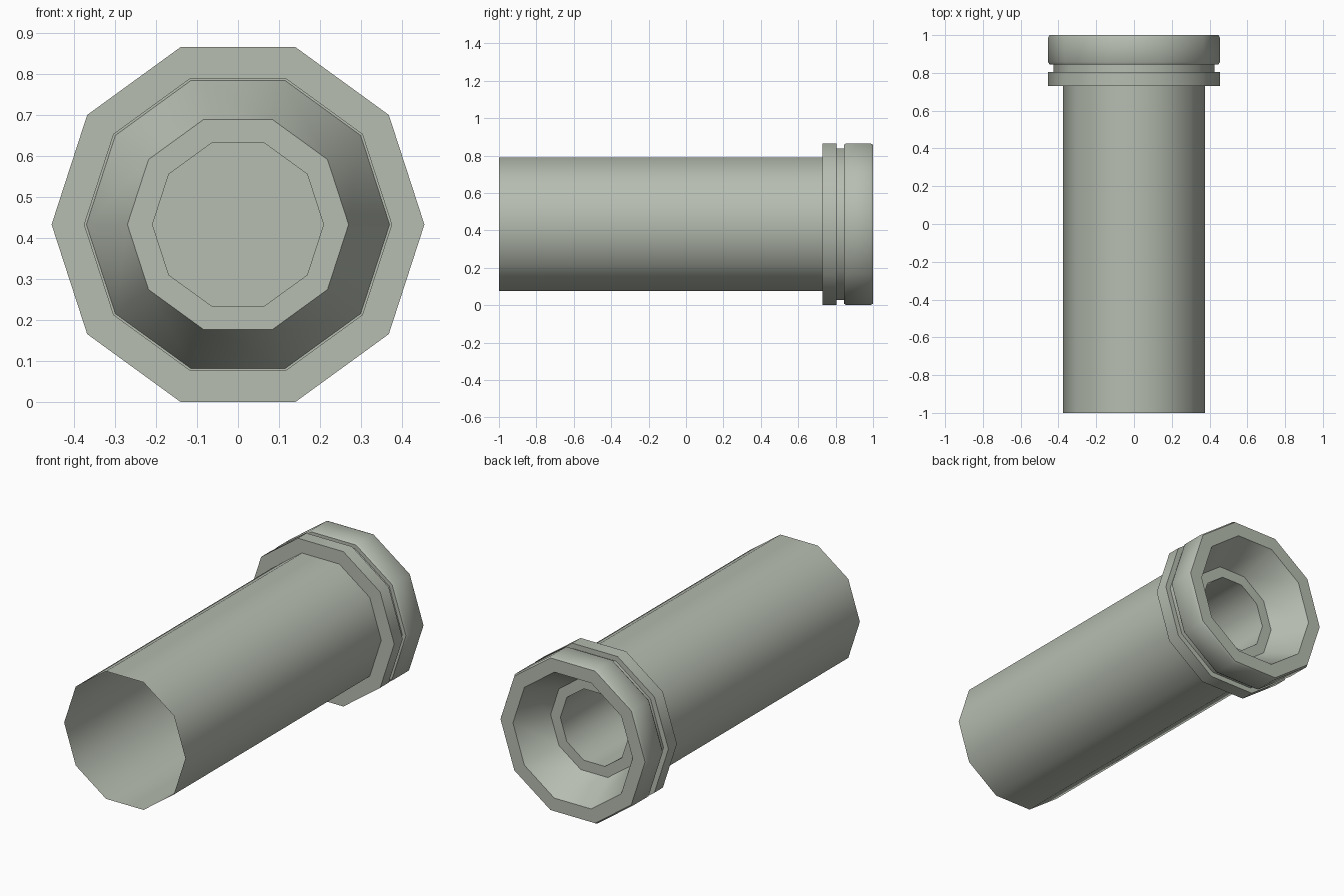
import bpy, bmesh, math

if "Cube" in bpy.data.objects:
    bpy.data.objects.remove(bpy.data.objects["Cube"])

SIDES = 10
CENTRE_Z = 0.455 * math.cos(math.pi / SIDES)

metal = bpy.data.materials.new("grey green metal")
metal.diffuse_color = (0.47, 0.51, 0.44, 1)
metal.use_nodes = True
metal.node_tree.nodes["Principled BSDF"].inputs["Base Color"].default_value = metal.diffuse_color


def lathe(name, profile, cap_first=False):
    """Sweep a (radius, y) profile round the y axis as a ten-sided shell."""
    bm = bmesh.new()
    rings = []
    for r, y in profile:
        ring = []
        for i in range(SIDES):
            a = 2 * math.pi * i / SIDES
            ring.append(bm.verts.new((r * math.cos(a), y, CENTRE_Z + r * math.sin(a))))
        rings.append(ring)
    for a, b in zip(rings, rings[1:]):
        for i in range(SIDES):
            j = (i + 1) % SIDES
            bm.faces.new((a[i], b[i], b[j], a[j]))
    if cap_first:
        bm.faces.new(rings[0])
    mesh = bpy.data.meshes.new(name)
    bm.to_mesh(mesh)
    bm.free()
    mesh.materials.append(metal)
    obj = bpy.data.objects.new(name, mesh)
    bpy.context.collection.objects.link(obj)
    bpy.context.view_layer.objects.active = obj
    obj.select_set(True)
    bpy.ops.object.shade_smooth_by_angle(angle=math.radians(40))
    obj.select_set(False)
    return obj


# Thin open barrel
lathe("barrel", [(0.375, -1.0), (0.375, 0.73)])

# Grooved collar with a slightly bevelled rim at the back
lathe("collar", [(0.375, 0.73), (0.455, 0.73), (0.455, 0.805), (0.425, 0.805),
                 (0.425, 0.845), (0.447, 0.845), (0.455, 0.857), (0.455, 0.985),
                 (0.447, 1.0), (0.37, 1.0)])

# Funnel narrowing inward to a ledge, then a blind bore
lathe("funnel_and_bore", [(0.21, 0.36), (0.21, 0.81), (0.27, 0.81), (0.37, 1.0)],
      cap_first=True)
